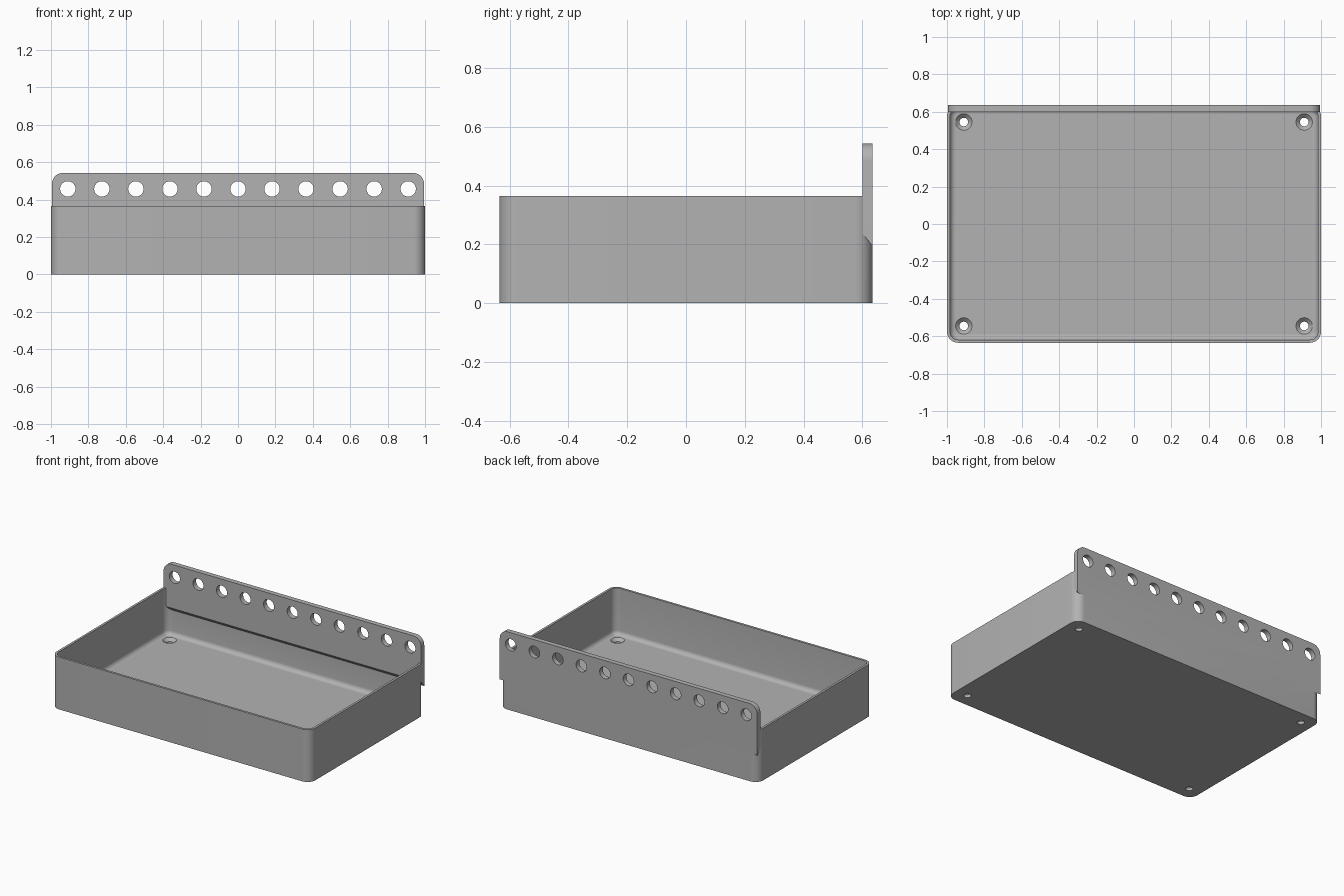
import bpy
import bmesh
from math import sin, cos, pi, radians

if "Cube" in bpy.data.objects:
    bpy.data.objects.remove(bpy.data.objects["Cube"])

HALF_X, HALF_Y, HEIGHT = 1.0, 0.635, 0.365
WALL, FLOOR, FILLET, CORNER = 0.016, 0.04, 0.03, 0.06
SCREW_X, SCREW_Y = 0.91, 0.545

grey = bpy.data.materials.new("plain grey")
grey.use_nodes = True
colour = (0.448, 0.448, 0.448, 1)
grey.diffuse_color = colour
grey.node_tree.nodes["Principled BSDF"].inputs["Base Color"].default_value = colour


def loft(name, rings):
    """Skin equal-length rings of points and cap both ends."""
    bm = bmesh.new()
    loops = [[bm.verts.new(p) for p in ring] for ring in rings]
    for a, b in zip(loops, loops[1:]):
        for i in range(len(a)):
            j = (i + 1) % len(a)
            bm.faces.new((a[i], a[j], b[j], b[i]))
    bm.faces.new(loops[0][::-1])
    bm.faces.new(loops[-1])
    bmesh.ops.recalc_face_normals(bm, faces=bm.faces)
    mesh = bpy.data.meshes.new(name)
    bm.to_mesh(mesh)
    bm.free()
    mesh.materials.append(grey)
    obj = bpy.data.objects.new(name, mesh)
    bpy.context.collection.objects.link(obj)
    return obj


def arc(cx, cy, r, start, end, steps):
    return [(cx + r * cos(a), cy + r * sin(a))
            for a in (radians(start + (end - start) * i / steps) for i in range(steps + 1))]


def rounded_ring(inset, z):
    r = CORNER - inset
    x, y = HALF_X - CORNER, HALF_Y - CORNER
    pts = []
    for k, (sx, sy) in enumerate(((1, 1), (-1, 1), (-1, -1), (1, -1))):
        pts += arc(sx * x, sy * y, r, 90 * k, 90 * k + 90, 10)
    return [(px, py, z) for px, py in pts]


def circle(r, n=40):
    return [(r * cos(2 * pi * i / n), r * sin(2 * pi * i / n)) for i in range(n)]


def combine(target, other, operation):
    """Apply a boolean and discard the helper."""
    mod = target.modifiers.new(operation, "BOOLEAN")
    mod.operation, mod.object, mod.solver = operation, other, "EXACT"
    bpy.context.view_layer.objects.active = target
    bpy.ops.object.modifier_apply(modifier=mod.name)
    bpy.data.objects.remove(other)


# Open tray with rounded corners and a filleted floor
profile = [(0, 0), (0, HEIGHT), (WALL, HEIGHT)]
profile += arc(WALL + FILLET, FLOOR + FILLET, FILLET, 180, 270, 6)
tray = loft("tray", [rounded_ring(i, z) for i, z in profile])

# Rear mounting plate with rounded top corners and a sloping underside
PLATE_X, PLATE_TOP, ROUND = 0.995, 0.543, 0.06


def plate_ring(y, bottom):
    cx, cz = PLATE_X - ROUND, PLATE_TOP - ROUND
    pts = [(PLATE_X, bottom)] + arc(cx, cz, ROUND, 0, 90, 10)
    pts += arc(-cx, cz, ROUND, 90, 180, 10) + [(-PLATE_X, bottom)]
    return [(x, y, z) for x, z in pts]


plate = loft("mounting_plate", [plate_ring(0.6, 0.237), plate_ring(HALF_Y, 0.195)])
combine(tray, plate, "UNION")

# Row of round holes along the plate
for i in range(11):
    x = SCREW_X * (i - 5) / 5
    cutter = loft("hole_cutter", [[(x + a, y, 0.457 + b) for a, b in circle(0.041)]
                                  for y in (0.55, 0.7)])
    combine(tray, cutter, "DIFFERENCE")

# Countersunk screw holes in the floor corners
for sx in (-1, 1):
    for sy in (-1, 1):
        steps = ((0.023, -0.05), (0.023, FLOOR - 0.02), (0.044, FLOOR), (0.044, FLOOR + 0.02))
        cutter = loft("screw_cutter", [[(sx * SCREW_X + a, sy * SCREW_Y + b, z)
                                        for a, b in circle(r)] for r, z in steps])
        combine(tray, cutter, "DIFFERENCE")

# Smooth curved surfaces, sharp edges
bpy.ops.object.select_all(action="DESELECT")
tray.select_set(True)
bpy.context.view_layer.objects.active = tray
bpy.ops.object.shade_smooth_by_angle(angle=radians(30))
